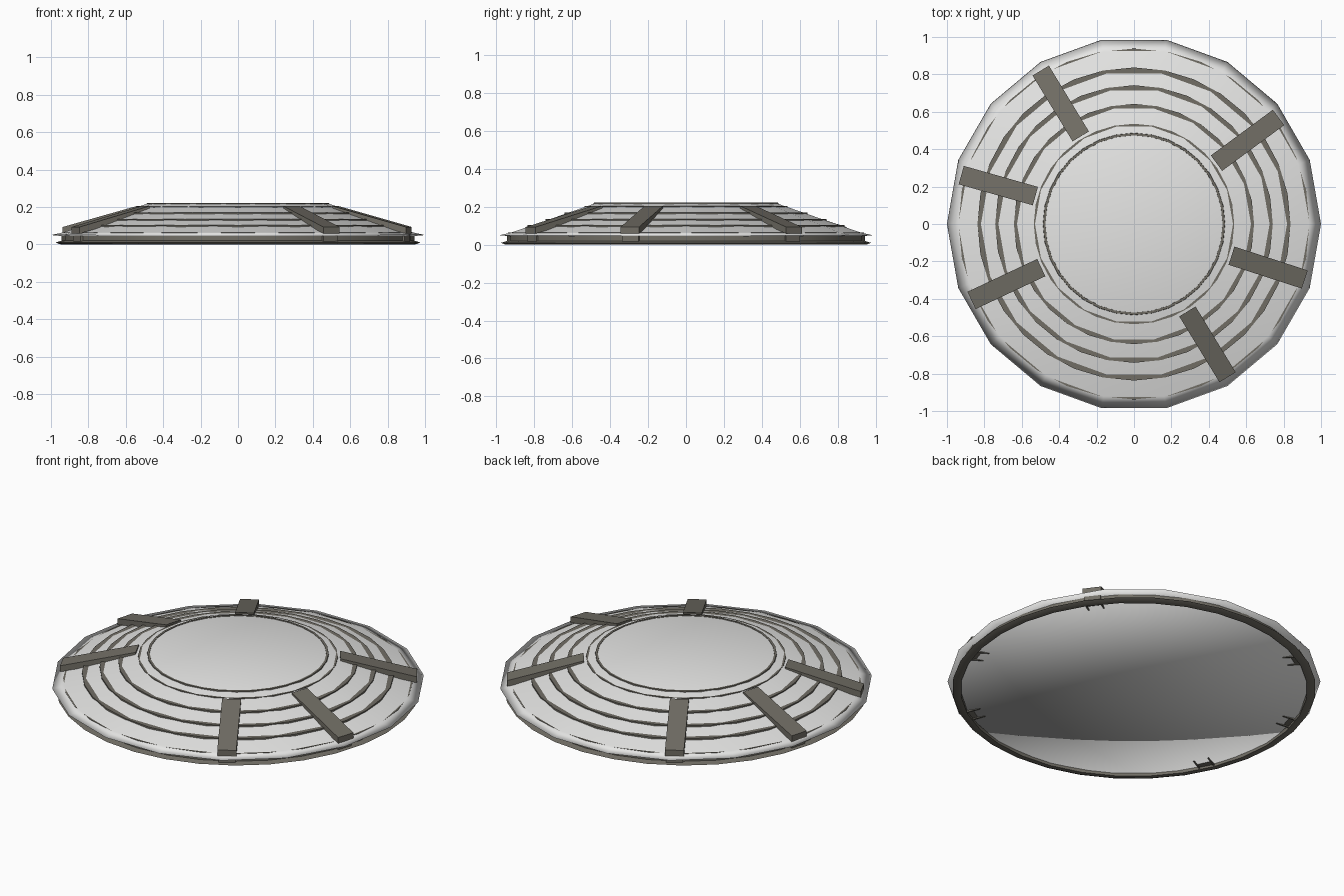
import bpy, math
from math import cos, sin, radians, pi

if "Cube" in bpy.data.objects:
    bpy.data.objects.remove(bpy.data.objects["Cube"])


def material(name, rgb):
    m = bpy.data.materials.new(name)
    m.diffuse_color = (*rgb, 1)
    m.use_nodes = True
    m.node_tree.nodes["Principled BSDF"].inputs["Base Color"].default_value = m.diffuse_color
    return m


LIGHT = material("light_grey", (0.79, 0.79, 0.78))
DARK = material("dark_warm_grey", (0.165, 0.155, 0.13))


def make(name, verts, faces, mat, smooth=None):
    me = bpy.data.meshes.new(name)
    me.from_pydata(verts, [], faces)
    me.materials.append(mat)
    ob = bpy.data.objects.new(name, me)
    bpy.context.collection.objects.link(ob)
    if smooth:
        bpy.ops.object.select_all(action='DESELECT')
        ob.select_set(True)
        bpy.context.view_layer.objects.active = ob
        bpy.ops.object.shade_smooth_by_angle(angle=radians(smooth))
    return ob


def lathe(name, profile, sides, mat, closed=True, smooth=30):
    """Turn an (r, z) profile, listed bottom-outside-top, around z."""
    n = len(profile)
    verts = [(r * cos(2 * pi * i / sides), r * sin(2 * pi * i / sides), z)
             for i in range(sides) for r, z in profile]
    faces = []
    for i in range(sides):
        a, b = i * n, (i + 1) % sides * n
        for k in range(n if closed else n - 1):
            j = (k + 1) % n
            faces.append((a + k, b + k, b + j, a + j))
    if not closed:  # fan underneath, flat cap on top
        verts.append((0, 0, profile[0][1]))
        faces += [(len(verts) - 1, (i + 1) % sides * n, i * n) for i in range(sides)]
        faces.append([i * n + n - 1 for i in range(sides)])
    return make(name, verts, faces, mat, smooth)


def radial_prism(name, profile, width, angle, mat):
    """Extrude an (r, z) outline sideways and aim it outward at an angle."""
    n, c, s = len(profile), cos(radians(angle)), sin(radians(angle))
    verts = [(r * c - t * s, r * s + t * c, z)
             for t in (-width / 2, width / 2) for r, z in profile]
    faces = [tuple(range(n)), tuple(reversed(range(n, 2 * n)))]
    faces += [(k, k + n, (k + 1) % n + n, (k + 1) % n) for k in range(n)]
    return make(name, verts, faces, mat)


# Main sloping shell with thin brim, softly shaded all over
lathe("shell", [(0.938, 0.016), (0.938, 0.044), (1.0, 0.05), (0.935, 0.064), (0.48, 0.22)],
      18, LIGHT, closed=False, smooth=180)

# Dark base ring with a flared foot
lathe("base_ring", [(0.93, 0.0), (0.955, 0.001), (0.975, 0.01), (0.943, 0.02),
                    (0.943, 0.048), (0.93, 0.048)], 32, DARK)

# Dark bands standing just proud of the slope
for i, (r, z) in enumerate([(0.536, 0.203), (0.642, 0.170), (0.742, 0.136),
                            (0.837, 0.104), (0.938, 0.063)]):
    lathe(f"band_{i + 1}", [(r - 0.05, z - 0.01), (r, z - 0.01), (r, z), (r - 0.05, z)],
          32, DARK)
# Rim around the flat top
lathe("top_rim", [(0.472, 0.212), (0.488, 0.212), (0.486, 0.222), (0.474, 0.222)], 32, DARK)

# Six radial straps, each with a clamp under the brim
for i, a in enumerate([36.4, 121.3, 164.2, 205.2, 301.4, 342.0]):
    radial_prism(f"strap_{i + 1}", [(0.548, 0.165), (0.96, 0.058), (0.96, 0.093), (0.548, 0.205)],
                 0.102, a, DARK)
    # The two thin side plates of each clamp reach in under the base
    for side in (-1, 1):
        p = radial_prism(f"clamp_plate_{i + 1}_{'left' if side > 0 else 'right'}",
                         [(0.84, 0.018), (0.93, 0.006), (0.952, 0.006), (0.952, 0.06), (0.84, 0.06)],
                         0.008, a, DARK)
        p.location = (-side * 0.042 * sin(radians(a)), side * 0.042 * cos(radians(a)), 0)
    radial_prism(f"clamp_block_{i + 1}", [(0.86, 0.02), (0.952, 0.01), (0.952, 0.06), (0.86, 0.06)],
                 0.084, a, DARK)
